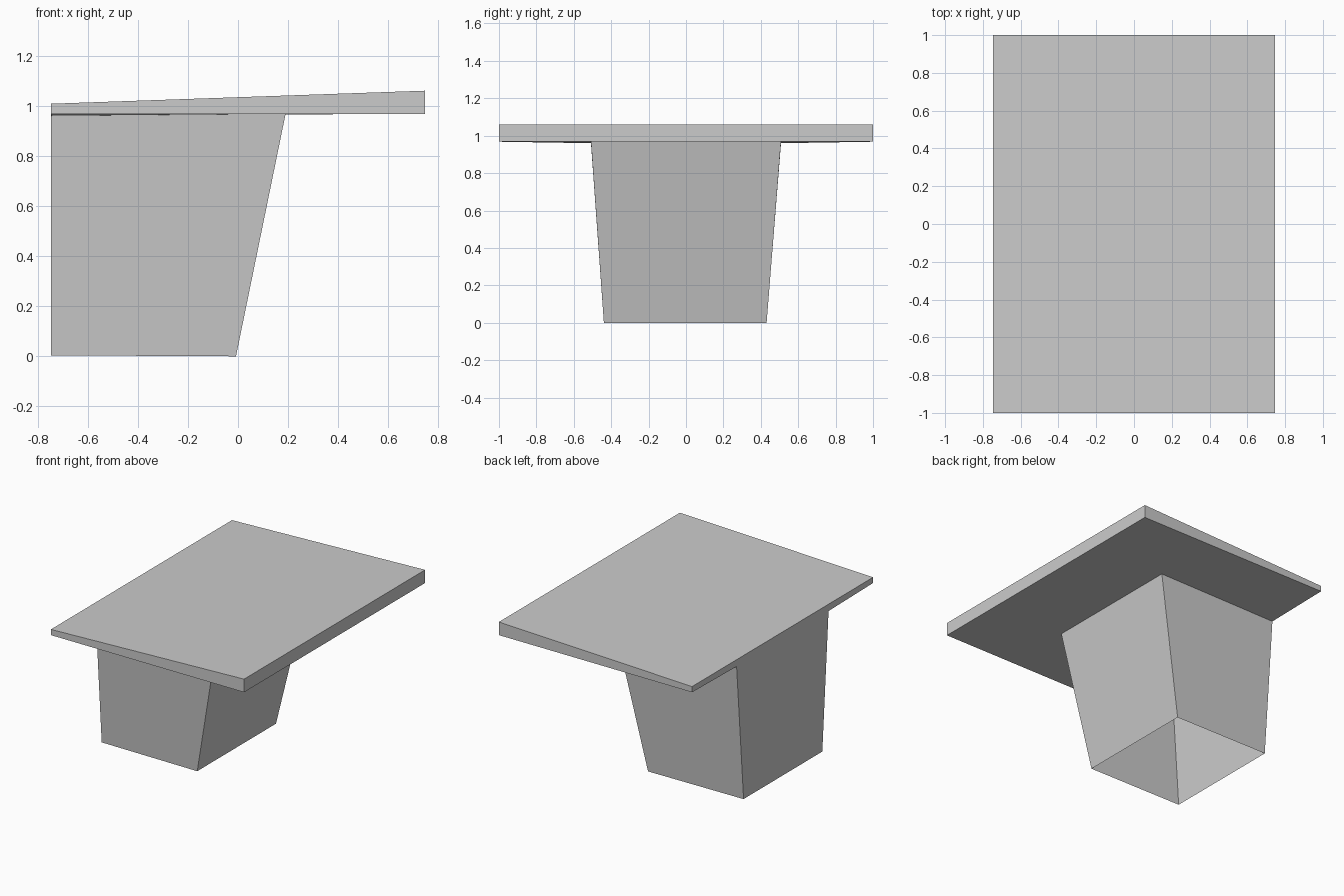
import bpy
import bmesh

if "Cube" in bpy.data.objects:
    bpy.data.objects.remove(bpy.data.objects["Cube"])


def ring(x0, x1, y, z0, z1):
    """Rectangle, anticlockwise from above; z0 at its x0 edge, z1 at x1."""
    return [(x0, -y, z0), (x1, -y, z1), (x1, y, z1), (x0, y, z0)]


def loft(name, rings, cap_top=False):
    """Join descending rings with flat, outward-facing walls."""
    bm = bmesh.new()
    loops = [[bm.verts.new(p) for p in r] for r in rings]
    for a, b in zip(loops, loops[1:]):
        for i in range(4):
            j = (i + 1) % 4
            bm.faces.new((a[i], b[i], b[j], a[j]))
    if cap_top:
        bm.faces.new(loops[0])
    mesh = bpy.data.meshes.new(name)
    bm.to_mesh(mesh)
    bm.free()
    obj = bpy.data.objects.new(name, mesh)
    bpy.context.collection.objects.link(obj)
    return obj


# Rim where the pedestal meets the underside of the top
joint = ring(-0.747, 0.19, 0.508, 0.96, 0.968)

# Sloping top slab, with its underside running in to the pedestal
loft("tabletop", [
    ring(-0.747, 0.747, 1.0, 1.008, 1.06),
    ring(-0.747, 0.747, 1.0, 0.968, 0.968),
    joint,
], cap_top=True)

# Hollow tapered pedestal, open at the bottom and flush with the left edge
foot = [(x, y - 0.004, z) for x, y, z in ring(-0.747, -0.008, 0.435, 0.004, 0.0)]
loft("pedestal", [joint, foot])
